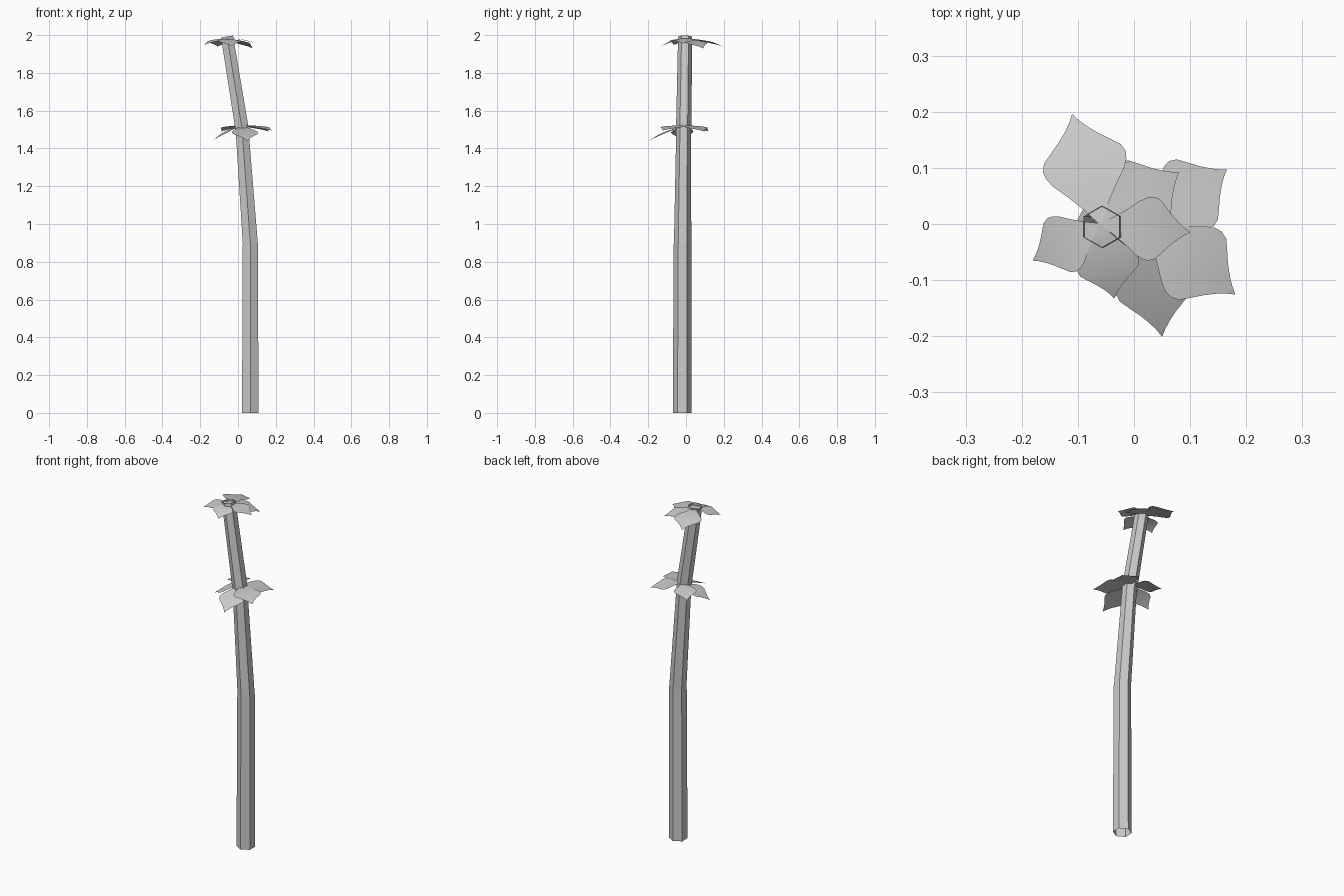
import bpy, bmesh, math
from mathutils import Vector

cube = bpy.data.objects.get("Cube")
if cube:
    bpy.data.objects.remove(cube, do_unlink=True)

grey = bpy.data.materials.new("plain grey")
grey.use_nodes = True
colour = (0.6, 0.6, 0.6, 1)
grey.diffuse_color = colour
grey.node_tree.nodes["Principled BSDF"].inputs["Base Color"].default_value = colour


def finish(name, bm):
    mesh = bpy.data.meshes.new(name)
    bm.to_mesh(mesh)
    bm.free()
    mesh.materials.append(grey)
    obj = bpy.data.objects.new(name, mesh)
    bpy.context.collection.objects.link(obj)
    return obj


def stalk_section(name, start, end, r_start, r_end):
    """Open six-sided tube, with corners towards front and back."""
    bm = bmesh.new()
    start, end = Vector(start), Vector(end)
    axis = (end - start).normalized()
    front = Vector((0, 1, 0))
    side = front.cross(axis).normalized()
    front = axis.cross(side)
    rings = []
    for centre, r in ((start, r_start), (end, r_end)):
        ring = []
        for i in range(6):
            a = math.tau * i / 6
            ring.append(bm.verts.new(centre + r * (math.cos(a) * front + math.sin(a) * side)))
        rings.append(ring)
    for i in range(6):
        j = (i + 1) % 6
        bm.faces.new((rings[0][i], rings[0][j], rings[1][j], rings[1][i]))
    bmesh.ops.recalc_face_normals(bm, faces=bm.faces)
    return finish(name, bm)


# Half-width of a leaf along its length: straight flare, round shoulder, cusped tip
PROFILE = [(0, 0.03), (0.15, 0.28), (0.3, 0.58), (0.42, 0.85), (0.5, 0.97), (0.57, 1),
           (0.64, 0.93), (0.71, 0.72), (0.79, 0.47), (0.87, 0.26), (0.94, 0.11), (1, 0.01)]


def leaf(name, base, tip, half_width):
    """Thin single-sheet leaf with a gentle arch along its length."""
    bm = bmesh.new()
    base, tip = Vector(base), Vector(tip)
    along = tip - base
    across = Vector((-along.y, along.x, 0)).normalized()
    rows = []
    for t, w in PROFILE:
        mid = base + along * t + Vector((0, 0, 0.03 * t * (1 - t)))
        rows.append([bm.verts.new(mid + across * half_width * w * s) for s in (-1, 0, 1)])
    for a, b in zip(rows, rows[1:]):
        for k in range(2):
            bm.faces.new((a[k], a[k + 1], b[k + 1], b[k]))
    for f in bm.faces:
        f.smooth = True
    return finish(name, bm)


# Stalk
stalk_section("lower_stalk", (0.065, -0.02, 0), (0.065, -0.018, 0.895), 0.05, 0.047)
stalk_section("middle_stalk", (0.066, -0.018, 0.885), (0.019, -0.012, 1.535), 0.046, 0.039)
stalk_section("upper_stalk", (0.022, -0.012, 1.5), (-0.058, -0.005, 1.992), 0.041, 0.037)

# Leaf tiers: base, then tip and half-width of each leaf
tiers = {
    "top_leaf": ((-0.06, 0, 1.982), [
        ((-0.11, 0.195, 1.94), 0.076),
        ((0.08, 0.092, 1.93), 0.068),
        ((0.1, -0.015, 1.955), 0.057),
        ((-0.035, -0.132, 1.942), 0.056),
        ((-0.18, -0.065, 1.948), 0.054)]),
    "middle_leaf": ((0.02, -0.002, 1.522), [
        ((0.165, 0.097, 1.49), 0.07),
        ((0.18, -0.125, 1.495), 0.074),
        ((0.05, -0.2, 1.44), 0.07),
        ((-0.13, -0.035, 1.445), 0.06),
        ((-0.09, 0.12, 1.49), 0.06)]),
}
for tier, (base, leaves) in tiers.items():
    for n, (tip, width) in enumerate(leaves, 1):
        leaf(f"{tier}_{n}", base, tip, width)
